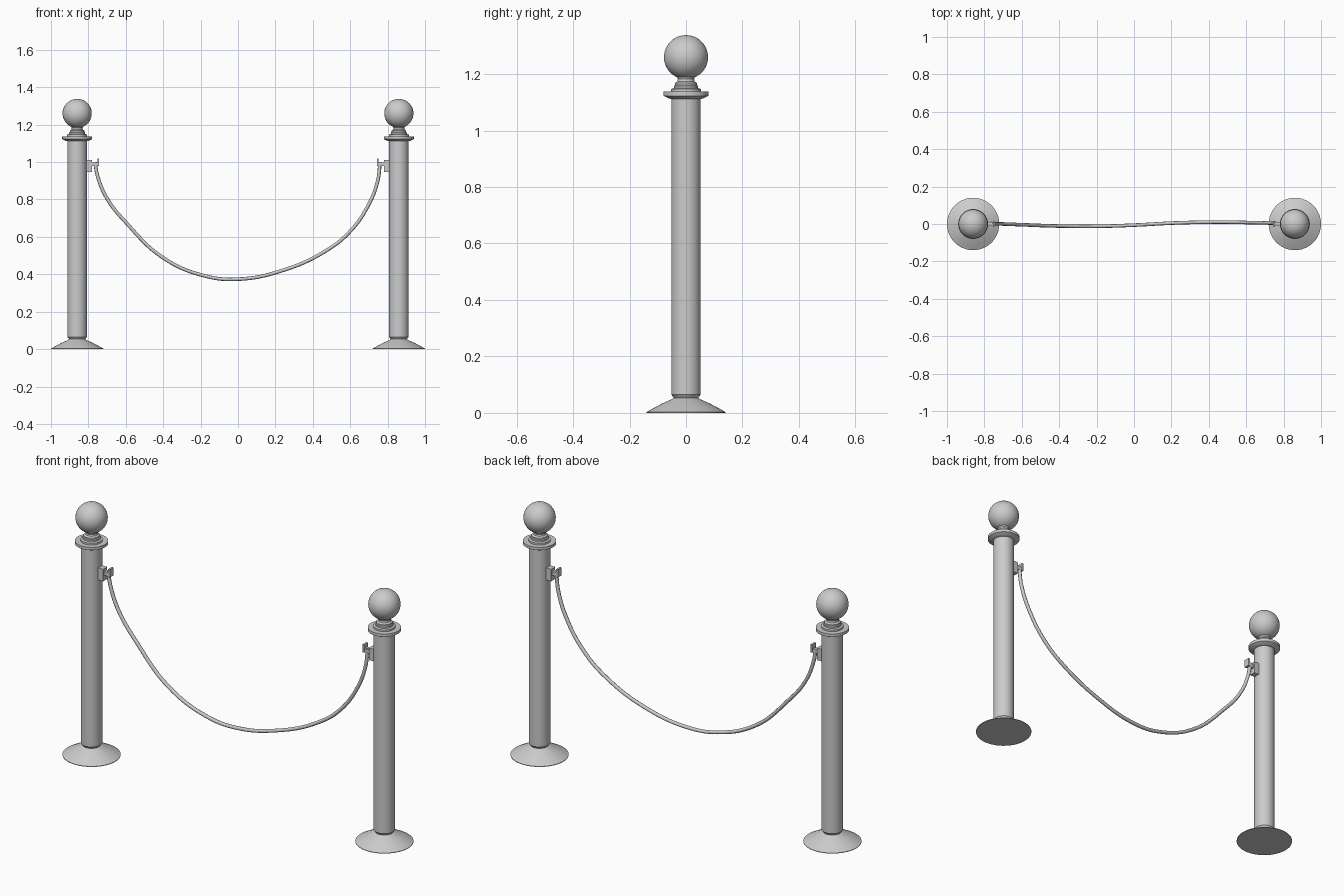
import bpy, bmesh
from math import radians, pi
from mathutils import Matrix

if "Cube" in bpy.data.objects:
    bpy.data.objects.remove(bpy.data.objects["Cube"])

POST_X = 0.86


def finish(name, bm, angle=30):
    bmesh.ops.recalc_face_normals(bm, faces=bm.faces)
    me = bpy.data.meshes.new(name)
    bm.to_mesh(me)
    bm.free()
    ob = bpy.data.objects.new(name, me)
    bpy.context.collection.objects.link(ob)
    bpy.ops.object.select_all(action='DESELECT')
    ob.select_set(True)
    bpy.context.view_layer.objects.active = ob
    bpy.ops.object.shade_smooth_by_angle(angle=radians(angle))
    return ob


def lathe(name, profile, x, sides=48):
    """Spin a (radius, z) profile about a vertical axis at x."""
    bm = bmesh.new()
    verts = [bm.verts.new((x + r, 0, z)) for r, z in profile]
    edges = [bm.edges.new(p) for p in zip(verts, verts[1:])]
    bmesh.ops.spin(bm, geom=verts + edges, cent=(x, 0, 0), axis=(0, 0, 1),
                   angle=2 * pi, steps=sides)
    bmesh.ops.remove_doubles(bm, verts=bm.verts, dist=1e-5)
    return finish(name, bm)


def add_box(bm, x0, x1, hy, z0, z1):
    m = Matrix.Translation(((x0 + x1) / 2, 0, (z0 + z1) / 2)) @ \
        Matrix.Diagonal((abs(x1 - x0), 2 * hy, z1 - z0, 1))
    bmesh.ops.create_cube(bm, size=1, matrix=m)


BASE = [(0, 0), (0.14, 0), (0.14, 0.003), (0.115, 0.017), (0.085, 0.033),
        (0.055, 0.046), (0.043, 0.053), (0, 0.053)]
POLE = [(0, 0.05), (0.043, 0.053), (0.046, 0.057), (0.052, 0.065),
        (0.052, 1.114), (0, 1.114)]
COLLAR = [(0, 1.112), (0.056, 1.112), (0.066, 1.116), (0.08, 1.123),
          (0.08, 1.138), (0, 1.138)]
NECK = [(0, 1.137), (0.053, 1.137), (0.053, 1.147), (0.043, 1.15),
        (0.043, 1.158), (0.039, 1.161), (0.039, 1.168), (0.031, 1.174),
        (0.029, 1.182), (0.034, 1.195), (0, 1.195)]

for side, s in (("left", -1), ("right", 1)):
    x = s * POST_X
    # Turned post parts
    for part, prof in (("base", BASE), ("pole", POLE),
                       ("collar", COLLAR), ("neck", NECK)):
        lathe(f"{side}_{part}", prof, x)

    # Ball finial
    bm = bmesh.new()
    bmesh.ops.create_uvsphere(bm, u_segments=48, v_segments=24, radius=0.078,
                              matrix=Matrix.Translation((x, 0, 1.26)))
    finish(f"{side}_ball", bm, 60)

    # Hook: mounting block, short arm and upturned tip
    bm = bmesh.new()
    add_box(bm, s * 0.815, s * 0.78, 0.017, 0.948, 1.012)
    add_box(bm, s * 0.782, s * 0.748, 0.011, 0.978, 0.998)
    add_box(bm, s * 0.752, s * 0.742, 0.015, 0.978, 1.02)
    finish(f"{side}_hook", bm)

# Sagging rope, slightly uneven and swaying in y
PATH = [(-0.764, 0.003, 1.0), (-0.752, 0.002, 0.93), (-0.70, 0.0, 0.805),
        (-0.597, -0.004, 0.675), (-0.40, -0.011, 0.488),
        (-0.176, -0.012, 0.391), (0, -0.006, 0.374), (0.23, 0.006, 0.418),
        (0.464, 0.010, 0.522), (0.597, 0.008, 0.627), (0.70, 0.006, 0.775),
        (0.747, 0.004, 0.9), (0.76, 0.003, 1.0)]
cu = bpy.data.curves.new("rope", 'CURVE')
cu.dimensions = '3D'
cu.bevel_depth = 0.0095
cu.bevel_resolution = 2
cu.resolution_u = 8
cu.use_fill_caps = True
sp = cu.splines.new('BEZIER')
sp.bezier_points.add(len(PATH) - 1)
for bp, co in zip(sp.bezier_points, PATH):
    bp.co = co
    bp.handle_left_type = bp.handle_right_type = 'AUTO'
rope = bpy.data.objects.new("rope", cu)
bpy.context.collection.objects.link(rope)
